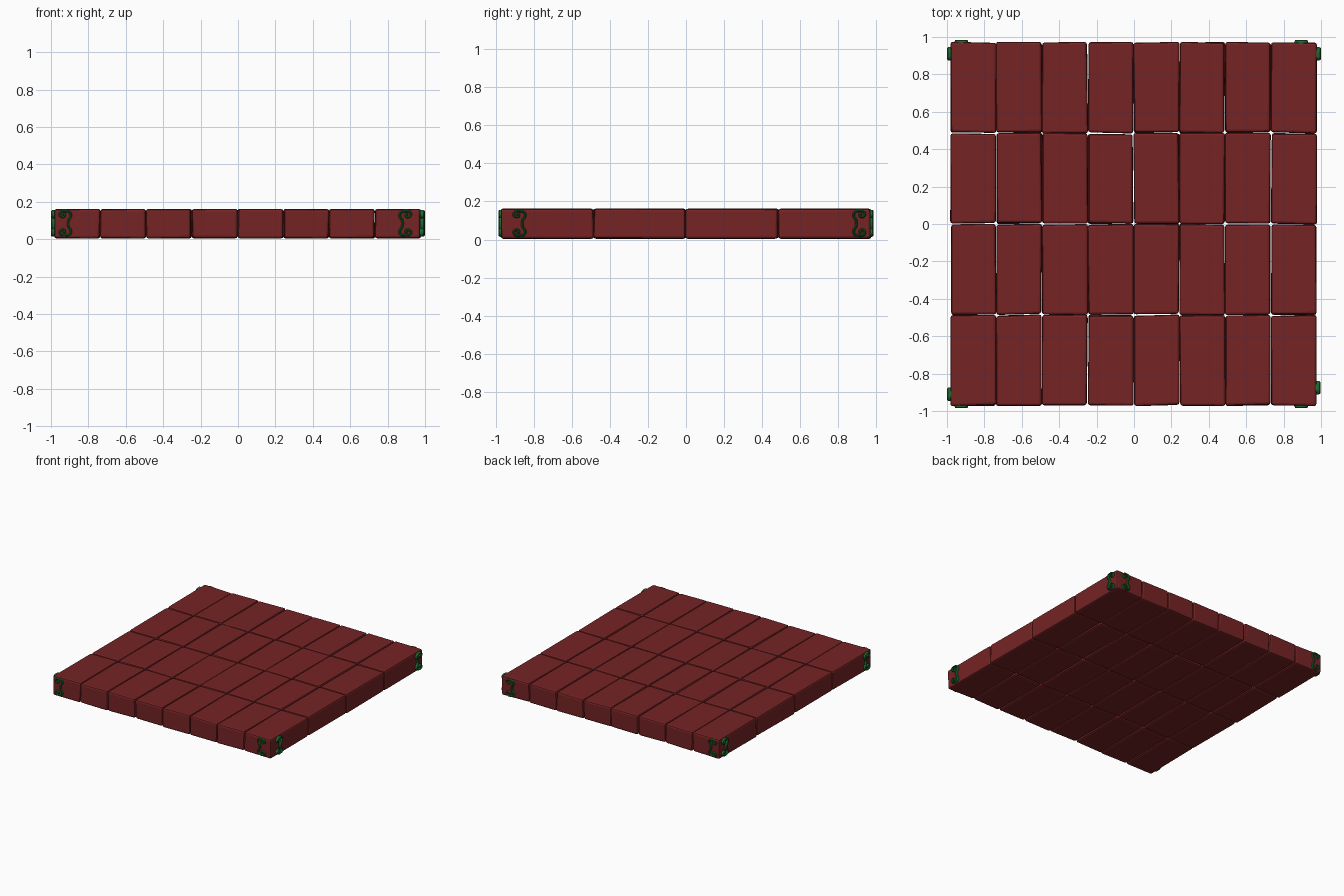
import bpy, bmesh, random
from mathutils import Vector

if "Cube" in bpy.data.objects:
    bpy.data.objects.remove(bpy.data.objects["Cube"])

random.seed(4)


def material(name, color):
    m = bpy.data.materials.new(name)
    m.diffuse_color = color
    m.use_nodes = True
    m.node_tree.nodes["Principled BSDF"].inputs["Base Color"].default_value = m.diffuse_color
    return m


RED = material("brick_red", (0.18, 0.017, 0.018, 1))
GREEN = material("vine_green", (0.012, 0.15, 0.03, 1))


def jitter(a):
    return random.uniform(-a, a)


# Slightly uneven bevelled brick
def brick(name, cx, cy):
    bm = bmesh.new()
    bmesh.ops.create_cube(bm, size=1)
    size = Vector((0.241, 0.482, 0.156))
    for v in bm.verts:
        v.co = Vector((v.co.x * size.x + jitter(0.004),
                       v.co.y * size.y + jitter(0.005),
                       v.co.z * size.z + jitter(0.002)))
    bmesh.ops.bevel(bm, geom=bm.edges[:], offset=0.013, segments=2,
                    profile=0.5, affect='EDGES')
    me = bpy.data.meshes.new(name)
    bm.to_mesh(me)
    bm.free()
    me.materials.append(RED)
    ob = bpy.data.objects.new(name, me)
    ob.location = (cx, cy, 0.083)
    bpy.context.collection.objects.link(ob)


# Floor: 8 columns by 4 rows
for i in range(8):
    for j in range(4):
        brick(f"brick_{i}_{j}", -0.859 + i * 0.2448, -0.729 + j * 0.486)

# Upper half of the scroll: spine to curl (u toward the corner, v up)
HALF = [(0.016, 0.0), (0.012, 0.02), (0.001, 0.038), (0.006, 0.058), (0.027, 0.064),
        (0.048, 0.063), (0.060, 0.05), (0.053, 0.036), (0.038, 0.035),
        (0.033, 0.045), (0.042, 0.050)]
SCROLL = [(u, -v) for u, v in HALF[:0:-1]] + HALF


# Vine scroll swept along the profile and flattened onto a side wall
def scroll(name, axis, wall, start, direction):
    cu = bpy.data.curves.new(name, 'CURVE')
    cu.dimensions = '3D'
    cu.bevel_depth = 0.0065
    cu.bevel_resolution = 2
    cu.resolution_u = 5
    cu.use_fill_caps = True
    sp = cu.splines.new('BEZIER')
    sp.bezier_points.add(len(SCROLL) - 1)
    for p, (u, v) in zip(sp.bezier_points, SCROLL):
        along = start + direction * u
        p.co = (0, along, v) if axis == 'x' else (along, 0, v)
        p.handle_left_type = p.handle_right_type = 'AUTO'
    cu.materials.append(GREEN)
    ob = bpy.data.objects.new(name, cu)
    ob.location = (wall, 0, 0.085) if axis == 'x' else (0, wall, 0.085)
    ob.scale = (2.3, 1, 1) if axis == 'x' else (1, 2.0, 1)
    bpy.context.collection.objects.link(ob)
    bpy.ops.object.select_all(action='DESELECT')
    ob.select_set(True)
    bpy.context.view_layer.objects.active = ob
    bpy.ops.object.convert(target='MESH')
    bpy.ops.object.shade_smooth_by_angle()


# Scrolls on both faces of every corner
for tag, wall in (("front", -0.972), ("back", 0.972)):
    scroll(tag + "_scroll_left", 'y', wall, -0.893, -1)
    scroll(tag + "_scroll_right", 'y', wall, 0.864, 1)
scroll("left_scroll_front", 'x', -0.985, -0.88, -1)
scroll("left_scroll_back", 'x', -0.985, 0.88, 1)
scroll("right_scroll_front", 'x', 0.982, -0.845, -1)
scroll("right_scroll_back", 'x', 0.984, 0.88, 1)
